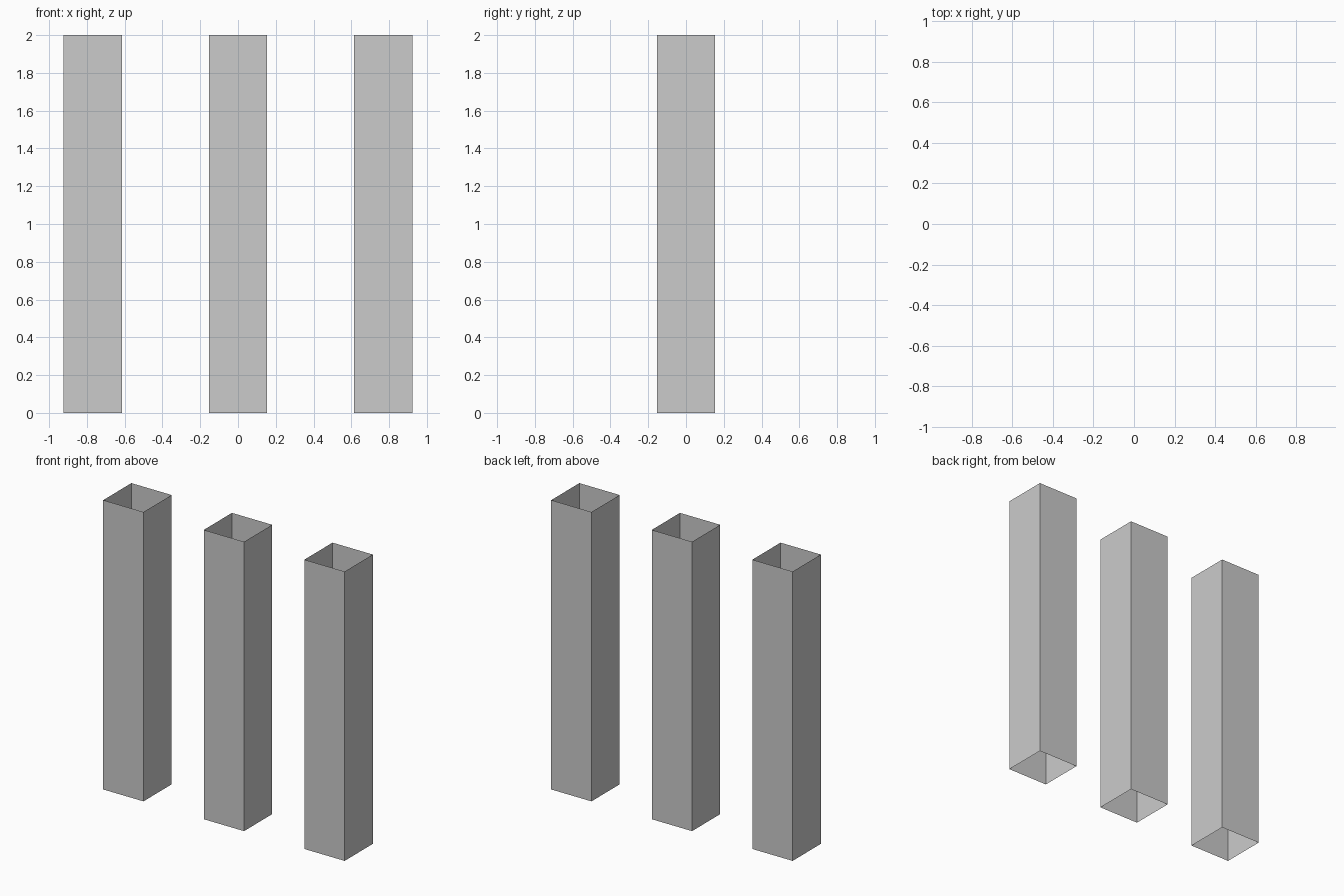
import bpy, bmesh

if "Cube" in bpy.data.objects:
    bpy.data.objects.remove(bpy.data.objects["Cube"])

WIDTH = 4 / 13      # side of each square tube
SPACING = 10 / 13   # distance between tube centres
HEIGHT = 2.0


def open_tube(name, x):
    """Square tube with single-sheet walls, open at top and bottom."""
    bm = bmesh.new()
    bmesh.ops.create_cube(bm, size=1)
    caps = [f for f in bm.faces if abs(f.normal.z) > 0.5]
    bmesh.ops.delete(bm, geom=caps, context='FACES_ONLY')
    bmesh.ops.scale(bm, vec=(WIDTH, WIDTH, HEIGHT), verts=bm.verts)
    bmesh.ops.translate(bm, vec=(0, 0, HEIGHT / 2), verts=bm.verts)
    mesh = bpy.data.meshes.new(name)
    bm.to_mesh(mesh)
    bm.free()
    obj = bpy.data.objects.new(name, mesh)
    obj.location.x = x
    bpy.context.collection.objects.link(obj)


# Row of three identical pillars
for side, name in ((-1, "left_pillar"), (0, "middle_pillar"), (1, "right_pillar")):
    open_tube(name, side * SPACING)
